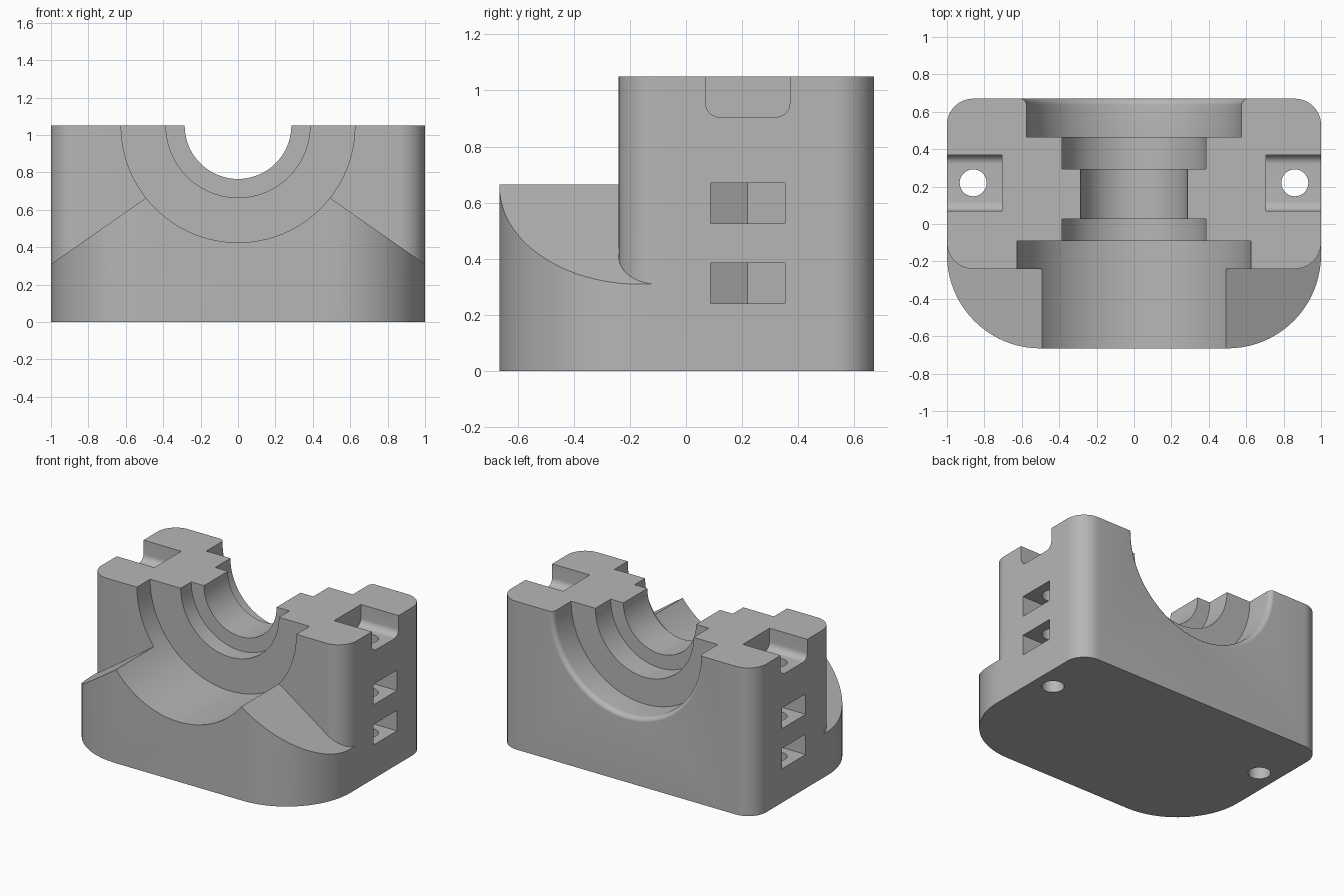
import bpy, bmesh
from math import pi, sin, cos, sqrt, radians

cube = bpy.data.objects.get("Cube")
if cube:
    bpy.data.objects.remove(cube, do_unlink=True)

grey = bpy.data.materials.new("plain grey")
grey.use_nodes = True
color = (0.47, 0.47, 0.47, 1)
grey.diffuse_color = color
grey.node_tree.nodes["Principled BSDF"].inputs["Base Color"].default_value = color

HEIGHT = 1.05
BOLT_X, BOLT_Y = 0.86, 0.22


def finish(name, bm):
    bmesh.ops.recalc_face_normals(bm, faces=bm.faces)
    mesh = bpy.data.meshes.new(name)
    bm.to_mesh(mesh)
    bm.free()
    mesh.materials.append(grey)
    obj = bpy.data.objects.new(name, mesh)
    bpy.context.collection.objects.link(obj)
    return obj


def loft(name, rings):
    """Closed solid through matching rings of points."""
    bm = bmesh.new()
    loops = [[bm.verts.new(p) for p in ring] for ring in rings]
    n = len(loops[0])
    for a, b in zip(loops, loops[1:]):
        for i in range(n):
            j = (i + 1) % n
            bm.faces.new((a[i], a[j], b[j], b[i]))
    bm.faces.new(loops[0])
    bm.faces.new(loops[-1])
    return finish(name, bm)


def prism(name, outline, axis, lo, hi):
    """Extrude a 2D outline along x, y or z."""
    place = {"x": lambda u, v, w: (w, u, v),
             "y": lambda u, v, w: (u, w, v),
             "z": lambda u, v, w: (u, v, w)}[axis]
    return loft(name, [[place(u, v, w) for u, v in outline] for w in (lo, hi)])


def rounded(u0, u1, v0, v1, r_low, r_high, steps=20):
    """Rectangle with one radius for the low-v corners and one for the high-v."""
    pts = []
    for k, (u, v, r) in enumerate(((u1, v1, r_high), (u0, v1, r_high),
                                   (u0, v0, r_low), (u1, v0, r_low))):
        cu = u - r if u == u1 else u + r
        cv = v - r if v == v1 else v + r
        for i in range(steps + 1):
            t = (k + i / steps) * pi / 2
            pts.append((cu + r * cos(t), cv + r * sin(t)))
    return pts


def ngon(x, y, r, n):
    return [(x + r * cos(2 * pi * i / n), y + r * sin(2 * pi * i / n)) for i in range(n)]


def subtract(target, cutter):
    cutter.hide_render = True
    mod = target.modifiers.new("cut", "BOOLEAN")
    mod.operation = "DIFFERENCE"
    mod.solver = "EXACT"
    mod.object = cutter
    bpy.context.view_layer.objects.active = target
    bpy.ops.object.modifier_apply(modifier=mod.name)
    bpy.data.objects.remove(cutter, do_unlink=True)


# Main body with wide front corners and tight rear corners
body = prism("bearing_block", rounded(-1, 1, -0.665, 0.67, 0.5, 0.14), "z", 0, HEIGHT)

# Sloped shoulders in front of the upright part
shoulder = prism("shoulder_cutter",
                 [(-1.2, 0.17), (-0.49, 0.665), (0.49, 0.665), (1.2, 0.17),
                  (1.2, 1.3), (-1.2, 1.3)], "y", -1, -0.102)
subtract(shoulder, prism("upright_keep",
                         rounded(-1, 1, -0.24, 0.67, 0.14, 0.14), "z", -1, 2))
subtract(body, shoulder)

# Stepped half bore with a rounded rear lip
profile = [(-0.9, 0.625), (-0.092, 0.625), (-0.092, 0.385), (0.026, 0.385),
           (0.026, 0.285), (0.294, 0.285), (0.294, 0.385), (0.465, 0.385),
           (0.465, 0.575)]
for i in range(7):
    t = i / 6 * pi / 2
    profile.append((0.636 + 0.035 * sin(t), 0.575 + 0.035 * (1 - cos(t))))
profile.append((0.8, 0.61))
SEG = 120
angles = [(i + 0.5) * 2 * pi / SEG for i in range(SEG)]
subtract(body, loft("bore_cutter",
                    [[(r * cos(a), y, HEIGHT + r * sin(a)) for a in angles]
                     for y, r in profile]))

# Bolt notch, bolt hole and two hexagonal nut slots on each side
hex_r = 0.265 / sqrt(3)
flat = BOLT_X - hex_r / 2
for side in (1, -1):
    lo, hi = sorted((side * 0.705, side * 1.2))
    subtract(body, prism("notch_cutter",
                         rounded(0.07, 0.37, 0.905, 1.3, 0.05, 0.05, 8), "x", lo, hi))
    slot = [(1.2, BOLT_Y - 0.1325), (1.2, BOLT_Y + 0.1325), (flat, BOLT_Y + 0.1325),
            (BOLT_X - hex_r, BOLT_Y), (flat, BOLT_Y - 0.1325)]
    for z in (0.24, 0.525):
        subtract(body, prism("nut_slot_cutter", [(side * x, y) for x, y in slot],
                             "z", z, z + 0.145))
    subtract(body, prism("bolt_hole_cutter",
                         ngon(side * BOLT_X, BOLT_Y, 0.072, 40), "z", -0.5, 1.5))

# Smooth curved walls, crisp edges
bpy.ops.object.select_all(action="DESELECT")
body.select_set(True)
bpy.context.view_layer.objects.active = body
bpy.ops.object.shade_smooth_by_angle(angle=radians(25))
